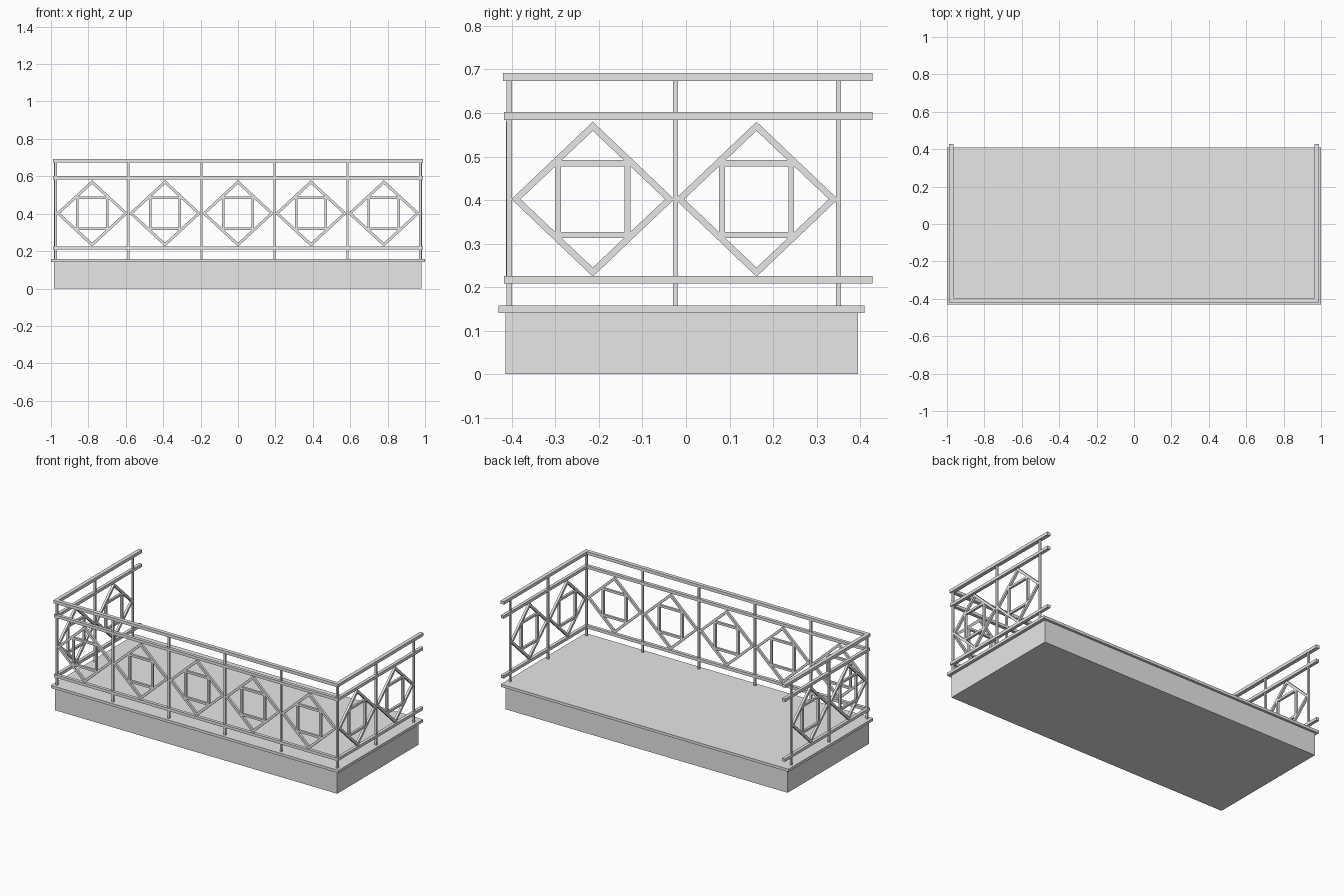
import bpy
import bmesh
from mathutils import Vector

cube = bpy.data.objects.get("Cube")
if cube:
    bpy.data.objects.remove(cube, do_unlink=True)

grey = bpy.data.materials.new("plain_grey")
grey.use_nodes = True
grey.diffuse_color = (0.8, 0.8, 0.8, 1)
grey.node_tree.nodes["Principled BSDF"].inputs["Base Color"].default_value = (0.8, 0.8, 0.8, 1)


def finish(name, bm):
    bmesh.ops.recalc_face_normals(bm, faces=bm.faces)
    mesh = bpy.data.meshes.new(name)
    bm.to_mesh(mesh)
    bm.free()
    mesh.materials.append(grey)
    obj = bpy.data.objects.new(name, mesh)
    bpy.context.scene.collection.objects.link(obj)
    return obj


def box(name, x, y, z):
    """Box from (low, high) pairs along each axis."""
    bm = bmesh.new()
    bmesh.ops.create_cube(bm, size=1)
    for v in bm.verts:
        v.co = [(lo + hi) / 2 + c * (hi - lo) for c, (lo, hi) in zip(v.co, (x, y, z))]
    return finish(name, bm)


def ring(name, centre, along, outer, inner, depth):
    """Four-sided frame standing upright, its width running in direction along."""
    bm = bmesh.new()
    up = Vector((0, 0, 1))
    normal = along.cross(up)
    loops = []
    for side, outline in ((-1, outer), (-1, inner), (1, inner), (1, outer)):
        offset = centre + normal * side * depth / 2
        loops.append([bm.verts.new(offset + along * u + up * w) for u, w in outline])
    for a, b in zip(loops, loops[1:] + loops[:1]):
        for i in range(4):
            j = (i + 1) % 4
            bm.faces.new((a[i], a[j], b[j], b[i]))
    return finish(name, bm)


def diamond(w, h):
    return [(w, 0), (0, h), (-w, 0), (0, -h)]


def rectangle(w, h):
    return [(w, h), (-w, h), (-w, -h), (w, -h)]


def panel(name, centre, along, half_width):
    ring(name + "_diamond", centre, along, diamond(half_width, 0.178),
         diamond(half_width - 0.021, 0.157), 0.014)
    ring(name + "_square", centre, along, rectangle(0.0865, 0.0895),
         rectangle(0.073, 0.0755), 0.014)


def post(name, x, y):
    r = 0.006
    box(name, (x - r, x + r), (y - r, y + r), (0.155, 0.675))


# Floor slab with overhanging top plate
box("slab_base", (-0.984, 0.98), (-0.414, 0.395), (0, 0.142))
box("slab_plate", (-1, 1), (-0.43, 0.41), (0.141, 0.158))

# Rails: name, bottom, top, half depth
SIDE_X, FRONT_Y = 0.978, -0.408
rails = [("top_rail", 0.673, 0.692, 0.012),
         ("middle_rail", 0.584, 0.602, 0.010),
         ("bottom_rail", 0.208, 0.226, 0.010)]
for name, low, high, r in rails:
    box("front_" + name, (-SIDE_X - r, SIDE_X + r), (FRONT_Y - r, FRONT_Y + r), (low, high))
    for side, s in (("left", 1), ("right", -1)):
        box(side + "_" + name, (s * SIDE_X - r, s * SIDE_X + r),
            (FRONT_Y + r, 0.428), (low, high))

# Front posts and panels
STEP, MID_Z = 0.39, 0.402
for i in range(6):
    post("front_post", (i - 2.5) * STEP, -0.406)
for i in range(5):
    panel("front_panel", Vector(((i - 2) * STEP, -0.406, MID_Z)), Vector((1, 0, 0)), 0.192)

# Side posts and panels
for side, s in (("left", 1), ("right", -1)):
    for y in (-0.024, 0.35):
        post(side + "_post", s * 0.977, y)
    for y in (-0.214, 0.162):
        panel(side + "_panel", Vector((s * 0.977, y, MID_Z)), Vector((0, 1, 0)), 0.187)
